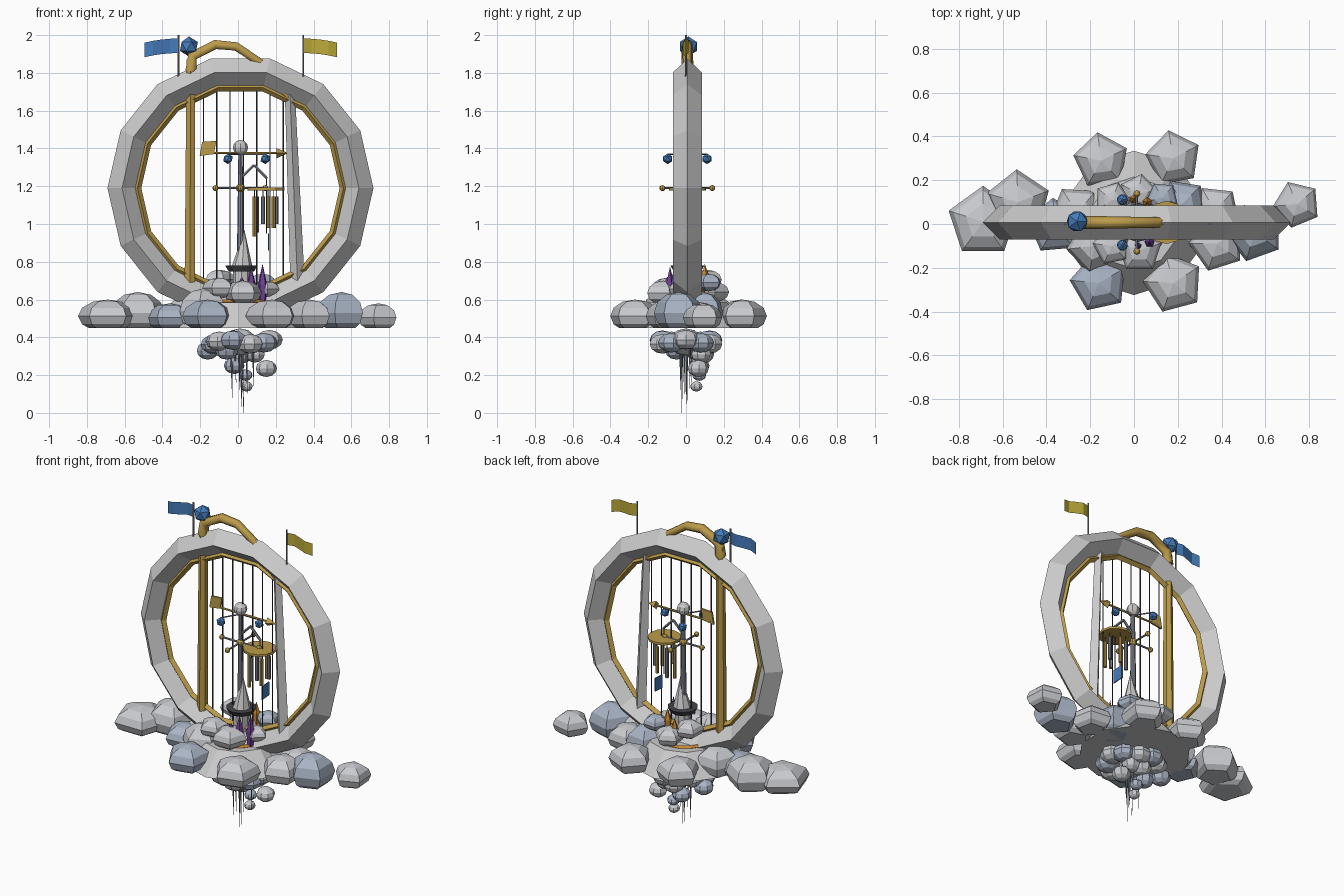
import bpy, bmesh, math
from math import cos, sin, pi, tau
from mathutils import Vector, Matrix

if "Cube" in bpy.data.objects:
    bpy.data.objects.remove(bpy.data.objects["Cube"])

CX, CY, CZ = 0.013, 0.007, 1.19


def mat(name, r, g, b):
    m = bpy.data.materials.new(name)
    m.diffuse_color = (r, g, b, 1)
    m.use_nodes = True
    m.node_tree.nodes["Principled BSDF"].inputs["Base Color"].default_value = m.diffuse_color
    return m


GOLD = mat("gold", .50, .33, .07)
BLUE = mat("blue", .06, .20, .50)
DARK = mat("dark", .06, .06, .07)
STEEL = mat("steel", .22, .24, .28)
PURPLE = mat("purple", .16, .05, .30)
AMBER = mat("amber", .60, .25, .03)
YELLOW = mat("yellow", .50, .40, .04)
PALE = mat("pale_cloud", .58, .59, .62)
MIST = mat("mist_cloud", .40, .46, .56)


def finish(bm, name, m=None):
    bmesh.ops.recalc_face_normals(bm, faces=bm.faces)
    me = bpy.data.meshes.new(name)
    bm.to_mesh(me)
    bm.free()
    ob = bpy.data.objects.new(name, me)
    bpy.context.collection.objects.link(ob)
    if m:
        me.materials.append(m)
    return ob


def rod(name, p, q, r1, r2, sides, m=None):
    p, q = Vector(p), Vector(q)
    d = q - p
    bm = bmesh.new()
    mx = Matrix.Translation((p + q) / 2) @ Vector((0, 0, 1)).rotation_difference(d).to_matrix().to_4x4()
    bmesh.ops.create_cone(bm, cap_ends=True, segments=sides, radius1=r1, radius2=r2,
                          depth=d.length, matrix=mx)
    return finish(bm, name, m)


def ball(name, c, r, m=None, u=8, v=6, scale=(1, 1, 1), spin=0, floor=None):
    bm = bmesh.new()
    mx = Matrix.Translation(c) @ Matrix.Rotation(spin, 4, 'Z') @ Matrix.Diagonal((*scale, 1))
    bmesh.ops.create_uvsphere(bm, u_segments=u, v_segments=v, radius=r, matrix=mx)
    if floor is not None:
        cut = bmesh.ops.bisect_plane(bm, geom=bm.verts[:] + bm.edges[:] + bm.faces[:],
                                     plane_co=(0, 0, floor), plane_no=(0, 0, -1), clear_outer=True)
        bmesh.ops.holes_fill(bm, edges=[e for e in bm.edges if e.is_boundary])
    return finish(bm, name, m)


def gem(name, c, r, m, scale=(1, 1, 1)):
    bm = bmesh.new()
    bmesh.ops.create_icosphere(bm, subdivisions=1, radius=r,
                               matrix=Matrix.Translation(c) @ Matrix.Diagonal((*scale, 1)))
    return finish(bm, name, m)


def ring(name, R, r, m, loc=(CX, CY, CZ), rot=(pi / 2, 0, 0), n=14, k=4):
    bpy.ops.mesh.primitive_torus_add(major_segments=n, minor_segments=k, major_radius=R,
                                     minor_radius=r, location=loc, rotation=rot)
    ob = bpy.context.object
    ob.name = name
    if m:
        ob.data.materials.append(m)


def plate(name, outline, off, m):
    # extrude a flat outline by the vector off
    bm = bmesh.new()
    f = bm.faces.new([bm.verts.new(p) for p in outline])
    ex = bmesh.ops.extrude_face_region(bm, geom=[f], use_keep_orig=True)
    bmesh.ops.translate(bm, vec=off, verts=[g for g in ex["geom"] if isinstance(g, bmesh.types.BMVert)])
    return finish(bm, name, m)


# Main stone ring and gold lining
ring("stone_ring", .627, .077, None)
ring("gold_lining", .545, .02, GOLD)

# Harp: pillar, curved neck, soundboard and strings
rod("harp_pillar", (-.255, CY, .68), (-.25, CY, 1.87), .032, .026, 6, GOLD)
cu = bpy.data.curves.new("harp_neck", 'CURVE')
cu.dimensions = '3D'
cu.bevel_depth, cu.bevel_resolution, cu.use_fill_caps = .033, 1, True
path = [(-.25, 1.81), (-.24, 1.89), (-.12, 1.95), (-.01, 1.94), (.11, 1.86), (.22, 1.74), (.29, 1.64)]
sp = cu.splines.new('POLY')
sp.points.add(len(path) - 1)
for i, (pt, (x, z)) in enumerate(zip(sp.points, path)):
    pt.co = (x, CY, z, 1)
    pt.radius = 1 - .07 * i
cu.materials.append(GOLD)
bpy.context.collection.objects.link(bpy.data.objects.new("harp_neck", cu))
rod("soundboard", (.315, CY, .69), (.275, CY, 1.69), .038, .027, 4)
gem("harp_gem", (-.26, .012, 1.94), .053, BLUE)
for i in range(7):
    x = -.183 + i * .0705
    rod("string", (x, CY, .66), (x, CY, 1.72), .0035, .0035, 5, DARK)

# Flags
for side, x, m in ((-1, -.315, BLUE), (1, .345, YELLOW)):
    rod("flag_pole", (x, 0, 1.78), (x, 0, 2), .005, .005, 6, STEEL)
    bm = bmesh.new()
    rows = []
    for i in range(5):
        t = i / 4
        px, py, dz = x + side * .18 * t, .012 * sin(tau * t), -.022 * t * t
        rows.append([bm.verts.new((px, py, z + dz)) for z in (1.905, 1.982)])
    for a, b in zip(rows, rows[1:]):
        bm.faces.new((a[0], b[0], b[1], a[1]))
    finish(bm, "flag", m)

# Central mast with finial
rod("mast", (CX, CY, .58), (CX, CY, 1.39), .022, .011, 8, STEEL)
ball("mast_finial", (CX, CY, 1.405), .04, None)

# Wind vane arrow
rod("vane_shaft", (-.18, CY, 1.375), (.22, CY, 1.375), .006, .006, 6, GOLD)
rod("vane_head", (.205, CY, 1.375), (.265, CY, 1.375), .027, 0, 4, GOLD)
plate("vane_tail", [(-.203, 0, 1.36), (-.128, 0, 1.37), (-.115, 0, 1.44), (-.19, 0, 1.435)],
      (0, .012, 0), GOLD)

# Spinning wind cups
for i in range(3):
    a = i * tau / 3
    e = Vector((CX + .132 * cos(a), CY + .12 * sin(a), 1.37))
    rod("cup_arm", (CX, CY, 1.37), e, .004, .004, 6, STEEL)
    gem("wind_cup", e - Vector((0, 0, .025)), .028, BLUE)

# Direction arms
ball("arm_hub", (CX, CY, 1.19), .024, GOLD)
for i in range(4):
    a = i * pi / 2
    e = (CX + .132 * cos(a), CY + .132 * sin(a), 1.19)
    rod("direction_arm", (CX, CY, 1.19), e, .006, .006, 6, STEEL)
    ball("arm_ball", e, .016, GOLD)

# Wind chime
rod("chime_bracket", (CX, CY, 1.24), (.085, CY, 1.312), .008, .008, 6, STEEL)
rod("chime_bracket_end", (.085, CY, 1.312), (.155, CY, 1.24), .008, .008, 6, STEEL)
rod("chime_hanger", (.15, CY, 1.25), (.15, CY, .95), .003, .003, 5, DARK)
rod("chime_disc", (.148, CY, 1.178), (.148, CY, 1.192), .098, .098, 12, GOLD)
for i in range(6):
    a = i * tau / 6 + .3
    x, y = .145 + .06 * cos(a), CY + .06 * sin(a)
    rod("chime_thread", (x, y, 1.14), (x, y, 1.185), .002, .002, 4, DARK)
    rod("chime_tube", (x, y, 1.0 - .022 * (i % 4)), (x, y, 1.145), .011, .011, 8, GOLD if i % 2 else STEEL)
plate("chime_sail", [(.158, .01, .86), (.158, .082, .865), (.158, .082, .95), (.158, .01, .945)],
      (.006, 0, 0), BLUE)

# Spire roof with brim and drum
rod("spire", (.022, CY, .77), (.034, CY, .97), .056, 0, 8)
rod("spire_brim", (.018, CY, .748), (.018, CY, .78), .07, .09, 10, DARK)
rod("spire_drum", (.018, CY, .58), (.018, CY, .75), .045, .045, 8)

# Island platform
rod("platform", (0, .005, .45), (0, .005, .585), .33, .21, 10)
ring("platform_inlay", .15, .012, AMBER, loc=(0, .005, .588), rot=(0, 0, 0), n=16)

# Crystals: purple in front, amber behind
for x, y, top in ((.07, -.085, .775), (.13, -.06, .79), (.02, -.1, .72)):
    rod("purple_crystal", (x, y, .58), (x, y, .68), .018, .025, 5, PURPLE)
    rod("purple_crystal_tip", (x, y, .68), (x, y, top), .025, 0, 5, PURPLE)
for x, y, top in ((.06, .1, .79), (.0, .115, .75), (.12, .08, .74)):
    rod("amber_crystal", (x, y, .58), (x, y, top - .07), .018, .023, 5, AMBER)
    rod("amber_crystal_tip", (x, y, top - .07), (x, y, top), .023, 0, 5, AMBER)

# Flat-bottomed cloud bank: x, y, radius, top height
BANK = [(-.69, .01, .165, .60), (-.53, .10, .15, .64), (-.36, -.01, .13, .58), (-.15, .29, .13, .60),
        (.18, .30, .13, .60), (-.16, -.27, .135, .60), (.18, -.27, .14, .60), (.38, -.09, .13, .60),
        (.55, -.04, .135, .64), (.745, .09, .11, .58), (-.18, -.10, .13, .66), (.22, .09, .12, .64),
        (.37, .06, .12, .59), (-.26, .05, .13, .62)]
for i, (x, y, r, top) in enumerate(BANK):
    h = (top - .45) * .58
    ball("cloud", (x, y, top - h), r, MIST if i % 3 == 2 else PALE, 5, 6, (1, 1, h / r), i * 1.3, .45)

# Puffs around the spire
for i, (x, y, z, r) in enumerate([(.025, -.12, .635, .105), (-.10, .11, .705, .085), (.13, .12, .69, .075),
                                  (-.1, -.1, .66, .09), (.02, .14, .64, .09), (.15, -.02, .655, .07)]):
    ball("cloud_puff", (x, y, z), r, MIST if i == 2 else PALE, 5, 6, (1, 1, .62), i * .9)

# Hanging cloud cluster below
for i in range(10):
    a = i * tau / 10
    ball("under_cloud", (.02 + .145 * cos(a), .13 * sin(a), .375 + .012 * cos(3 * a)), .072,
         MIST if i % 2 else PALE, 8, 6, (1, 1, .72), a)
for i, (x, y, z, r) in enumerate([(.01, 0, .375, .09), (-.16, .05, .33, .06), (.09, .08, .31, .055),
                                  (-.02, .07, .25, .055), (.15, .065, .235, .056), (.04, .07, .2, .038),
                                  (.045, .055, .14, .034), (-.06, -.05, .33, .06), (.02, .09, .31, .06)]):
    ball("drip_cloud", (x, y, z), r, MIST if i % 2 else PALE, 8, 6, (1, 1, .8), i)

# Thin icicles
for x, y, z in ((.03, -.022, 0), (-.03, 0, .08), (.01, -.03, .12), (.085, .02, .13), (.02, .005, .03),
                (-.01, .03, .16), (.05, -.01, .1)):
    rod("icicle", (x, y, z), (x - .008, y, .38), .001, .007, 5, STEEL)
